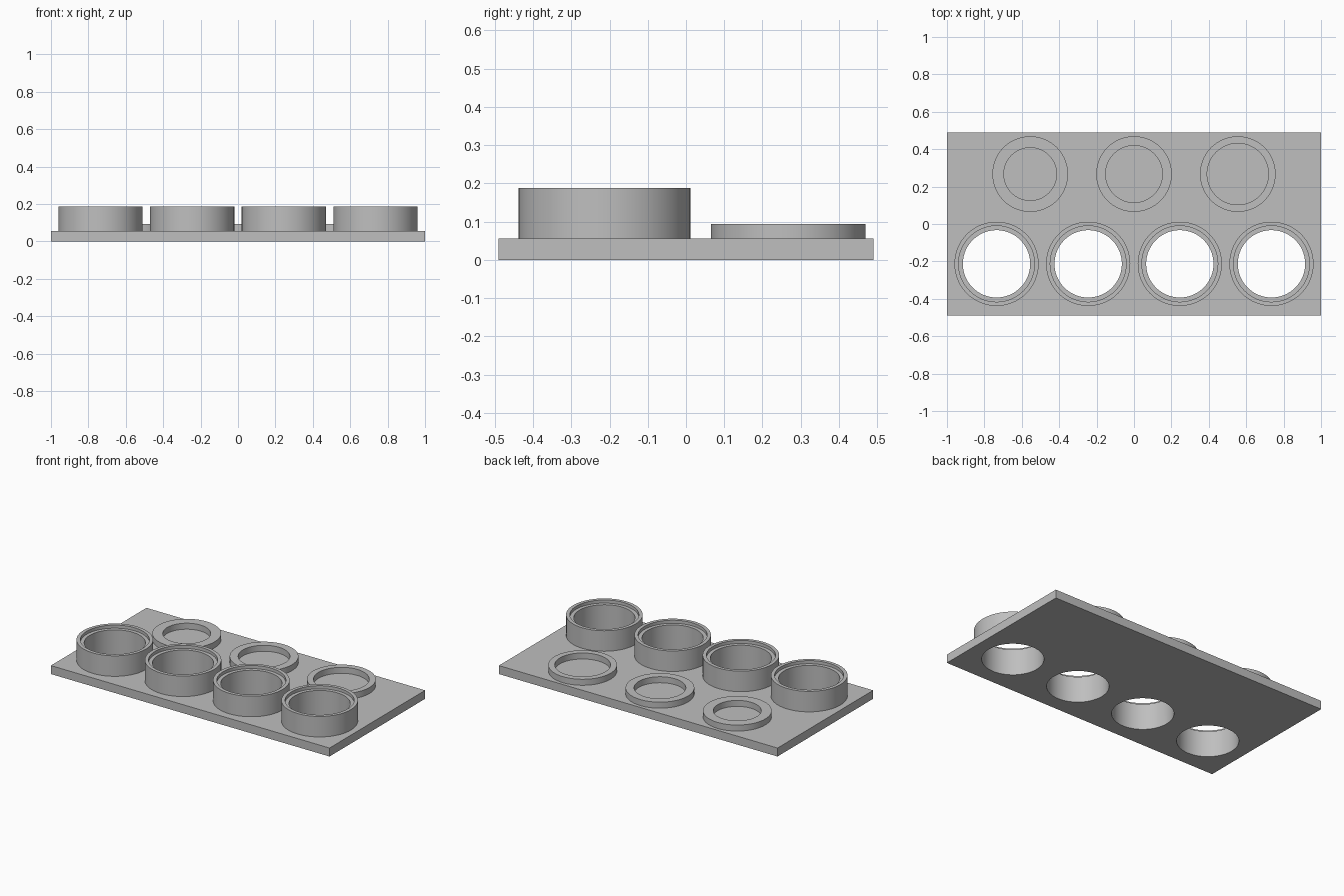
import bpy, math

cube = bpy.data.objects.get("Cube")
if cube:
    bpy.data.objects.remove(cube, do_unlink=True)

SEGMENTS = 96
PLATE_TOP = 0.055
TUBE_Y, RING_Y = -0.213, 0.267
TUBE_XS = (-0.735, -0.245, 0.245, 0.735)
BORE = 0.18

grey = bpy.data.materials.new("grey")
grey.use_nodes = True
colour = (0.52, 0.52, 0.52, 1)
grey.diffuse_color = colour
grey.node_tree.nodes["Principled BSDF"].inputs["Base Color"].default_value = colour


def finish(obj):
    """Give the part its material and smooth its round walls."""
    obj.data.materials.clear()
    obj.data.materials.append(grey)
    bpy.ops.object.select_all(action='DESELECT')
    obj.select_set(True)
    bpy.context.view_layer.objects.active = obj
    bpy.ops.object.shade_smooth_by_angle(angle=math.radians(30))


def revolve(name, profile, x, y):
    """Spin a closed (radius, height) profile around a vertical axis."""
    n = len(profile)
    verts, faces = [], []
    for s in range(SEGMENTS):
        a = math.tau * s / SEGMENTS
        verts += [(r * math.cos(a), r * math.sin(a), z) for r, z in profile]
        t = (s + 1) % SEGMENTS
        for i in range(n):
            j = (i + 1) % n
            faces.append((s * n + i, t * n + i, t * n + j, s * n + j))
    mesh = bpy.data.meshes.new(name)
    mesh.from_pydata(verts, [], faces)
    obj = bpy.data.objects.new(name, mesh)
    obj.location = (x, y, 0)
    bpy.context.collection.objects.link(obj)
    finish(obj)
    return obj


# Base plate with four through holes
bpy.ops.mesh.primitive_cube_add(size=1, location=(0, 0, PLATE_TOP / 2))
plate = bpy.context.object
plate.name = "base_plate"
plate.scale = (2, 0.98, PLATE_TOP)
bpy.ops.object.transform_apply(location=True, rotation=False, scale=True)
for x in TUBE_XS:
    bpy.ops.mesh.primitive_cylinder_add(vertices=SEGMENTS, radius=BORE, depth=1,
                                        location=(x, TUBE_Y, 0))
    cutter = bpy.context.object
    cutter.hide_render = True
    cut = plate.modifiers.new("hole", 'BOOLEAN')
    cut.operation = 'DIFFERENCE'
    cut.solver = 'EXACT'
    cut.object = cutter
    bpy.context.view_layer.objects.active = plate
    bpy.ops.object.modifier_apply(modifier=cut.name)
    bpy.data.objects.remove(cutter, do_unlink=True)
finish(plate)

# Tall open tubes, each with a stepped lip inside the rim
tube_profile = [(BORE, PLATE_TOP), (0.225, PLATE_TOP), (0.225, 0.188),
                (0.203, 0.188), (0.203, 0.168), (BORE, 0.168)]
for i, x in enumerate(TUBE_XS):
    revolve(f"tube_{i + 1}", tube_profile, x, TUBE_Y)

# Low rings with growing openings
for i, (x, inner) in enumerate(((-0.555, 0.141), (0, 0.152), (0.555, 0.164))):
    revolve(f"low_ring_{i + 1}",
            [(inner, PLATE_TOP), (0.202, PLATE_TOP), (0.202, 0.094), (inner, 0.094)],
            x, RING_Y)
